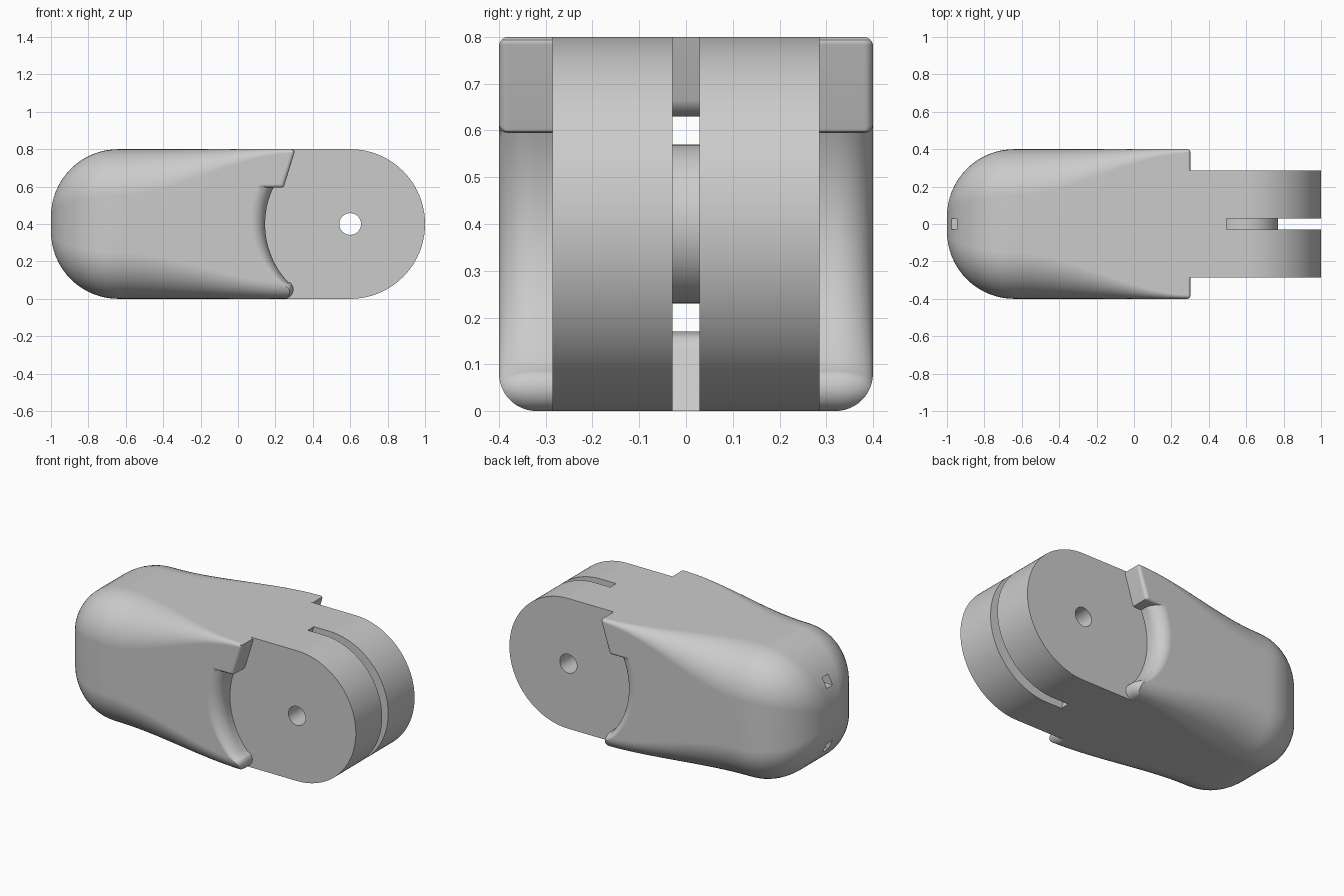
import bpy, bmesh
from math import sin, cos, pi, sqrt, radians

if "Cube" in bpy.data.objects:
    bpy.data.objects.remove(bpy.data.objects["Cube"])

grey = bpy.data.materials.new("plain_grey")
grey.use_nodes = True
colour = (0.6, 0.6, 0.6, 1)
grey.diffuse_color = colour
grey.node_tree.nodes["Principled BSDF"].inputs["Base Color"].default_value = colour

MID = 0.4      # height of the long axis
PIVOT = 0.6    # x of the pin


def loft(name, rings):
    """Closed solid through rings of equal point count."""
    bm = bmesh.new()
    loops = [[bm.verts.new(p) for p in ring] for ring in rings]
    n = len(loops[0])
    for a, b in zip(loops, loops[1:]):
        for i in range(n):
            j = (i + 1) % n
            bm.faces.new((a[i], a[j], b[j], b[i]))
    bm.faces.new(loops[0][::-1])
    bm.faces.new(loops[-1])
    bmesh.ops.recalc_face_normals(bm, faces=bm.faces)
    me = bpy.data.meshes.new(name)
    bm.to_mesh(me)
    bm.free()
    ob = bpy.data.objects.new(name, me)
    bpy.context.collection.objects.link(ob)
    me.materials.append(grey)
    return ob


def prism(name, profile, half):
    """Profile in x, z extruded across y."""
    return loft(name, [[(x, y, z) for x, z in profile] for y in (-half, half)])


def disc(name, radius, half, steps=64):
    pts = [(PIVOT + radius * cos(2 * pi * i / steps),
            MID + radius * sin(2 * pi * i / steps)) for i in range(steps)]
    return prism(name, pts, half)


def combine(ob, tool, operation):
    bpy.context.view_layer.objects.active = ob
    m = ob.modifiers.new("combine", "BOOLEAN")
    m.object, m.operation, m.solver = tool, operation, "EXACT"
    bpy.ops.object.modifier_apply(modifier=m.name)
    bpy.data.objects.remove(tool)


def section(x, hy, hz, r_top, r_bottom, steps=12):
    """Rounded rectangle across the long axis."""
    pts = []
    for k, (sy, sz) in enumerate(((1, 1), (-1, 1), (-1, -1), (1, -1))):
        r = min(r_top if sz > 0 else r_bottom, hz * 0.98)
        for i in range(steps + 1):
            a = (k + i / steps) * pi / 2
            pts.append((x, sy * (hy - r) + r * cos(a),
                        MID + sz * (hz - r) + r * sin(a)))
    return pts


# Body: domed rear, edges tightening forward, round nose
R, FLAT, EDGE = 0.36, 0.04, 0.25
rings = []
for i in range(17):
    a = max(i / 16 * pi / 2, 0.01)
    r = R * sin(a)
    corner = r * EDGE / R
    rings.append(section(-1 + R - R * cos(a), FLAT + r, FLAT + r, corner, corner))
for i in range(1, 25):
    t = i / 24
    s = t * t * (3 - 2 * t)
    rings.append(section(-1 + R + t * (1.3 - R), 0.4, 0.4,
                         EDGE + (0.02 - EDGE) * s, EDGE + (0.08 - EDGE) * s))
for i in range(33):
    a = min(i / 32 * pi / 2, pi / 2 - 0.01)
    rings.append(section(PIVOT + 0.4 * sin(a), 0.4, 0.4 * cos(a), 0.02, 0.08))
body = loft("hinge_body", rings)


# Side recesses around the knuckle, with rolled outer rims
def roll(y, radius):
    """Setback of a rounded edge at distance y from the centre plane."""
    d = min(max(y - (0.4 - radius), 0), radius)
    return radius - sqrt(radius ** 2 - d ** 2)


def recess_profile(y):
    lip, rim = roll(y, 0.018), roll(y, 0.08)
    shelf = 0.595 + lip
    pts = [(1.2, -0.1), (1.2, 0.9), (0.285 - lip, 0.9), (0.285 - lip, 0.8),
           (0.294 - lip, 0.798), (0.3 - lip, 0.793), (0.302 - lip, 0.783),
           (0.247 - lip, shelf + 0.01), (0.243 - lip, shelf + 0.003),
           (0.235 - lip, shelf)]
    for i in range(29):
        t = i / 28
        z = shelf + (0.092 - shelf) * t
        rad = 0.455 + rim * (1 - 0.5 * t ** 3)
        pts.append((PIVOT - sqrt(rad ** 2 - (z - MID) ** 2), z))
    # blunt lower tip
    tip = 0.05 - 0.5 * rim
    for i in range(11):
        a = radians(45 - 12.5 * i)
        pts.append((0.247 + tip * cos(a), 0.05 + tip * sin(a)))
    return pts + [(0.25, -0.1)]


depths = [0.285] + [0.4 - 0.08 * (1 - sin(i / 14 * pi / 2)) for i in range(15)] + [0.45]
for side in (-1, 1):
    cutter = loft("recess_cutter", [[(x, side * y, z) for x, z in recess_profile(y)]
                                    for y in depths])
    combine(body, cutter, "DIFFERENCE")

# Centre slot with flared mouths
half_wall = [(0.51, 0.85), (0.495, 0.8), (0.452, 0.665), (0.44, 0.645),
             (0.42, 0.634), (0.38, 0.63)]
slot = half_wall + [(x, 2 * MID - z) for x, z in reversed(half_wall)]
slot += [(1.2, -0.05), (1.2, 0.85)]
combine(body, prism("slot_cutter", slot, 0.029), "DIFFERENCE")

# Two cord channels running out through the rear
for z in (0.2, 0.6):
    channel = [(-1.2, z - 0.0295), (0.5, z - 0.0295), (0.5, z + 0.0295), (-1.2, z + 0.0295)]
    combine(body, prism("channel_cutter", channel, 0.0285), "DIFFERENCE")

# Boss in the slot and the pin hole through everything
combine(body, disc("boss", 0.17, 0.04), "UNION")
combine(body, disc("pin_hole_cutter", 0.058, 0.5), "DIFFERENCE")

# Smooth shading with crisp cut edges
bpy.ops.object.select_all(action="DESELECT")
body.select_set(True)
bpy.context.view_layer.objects.active = body
bpy.ops.object.shade_smooth_by_angle(angle=radians(32))
wn = body.modifiers.new("even_shading", "WEIGHTED_NORMAL")
wn.keep_sharp = True
